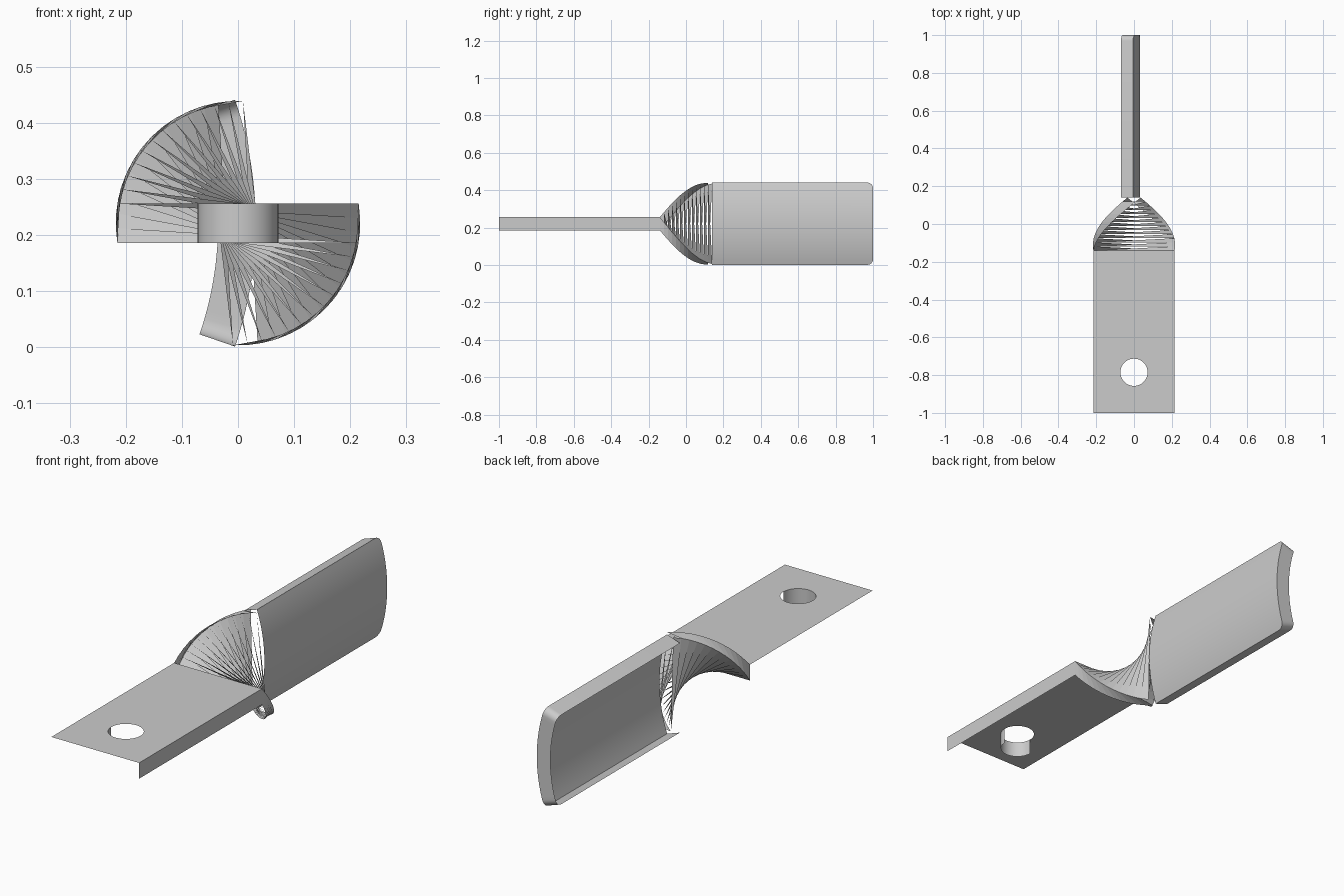
import bpy, bmesh, math

if "Cube" in bpy.data.objects:
    bpy.data.objects.remove(bpy.data.objects["Cube"])

W, T, ZC, YT = 0.215, 0.035, 0.221, 0.14   # half width, half thickness, axis height, twist half length


def finish(name, bm, smooth=False):
    me = bpy.data.meshes.new(name)
    bm.to_mesh(me)
    bm.free()
    ob = bpy.data.objects.new(name, me)
    bpy.context.collection.objects.link(ob)
    if smooth:
        bpy.context.view_layer.objects.active = ob
        ob.select_set(True)
        bpy.ops.object.shade_smooth_by_angle(angle=math.radians(40))
        ob.select_set(False)
    return ob


# Mounting tab: open thin shell (top sheet, right flange) around a half-walled bolt hole
bm = bmesh.new()
hole_y, r, n = -0.785, 0.072, 48
ring, outer, low = [], [], []
for i in range(n):
    a = 2 * math.pi * i / n
    c, s = math.cos(a), math.sin(a)
    k = W / max(abs(c), abs(s))
    ring.append(bm.verts.new((r * c, hole_y + r * s, ZC + T)))
    low.append(bm.verts.new((r * c, hole_y + r * s, ZC - T)))
    outer.append(bm.verts.new((k * c, hole_y + k * s, ZC + T)))
for i in range(n):
    j = (i + 1) % n
    bm.faces.new((ring[i], outer[i], outer[j], ring[j]))
    if i >= n // 2:
        bm.faces.new((ring[i], ring[j], low[j], low[i]))


def quad(*pts):
    bm.faces.new([bm.verts.new(p) for p in pts])


y0 = hole_y + W
quad((-W, y0, ZC + T), (W, y0, ZC + T), (W, -YT, ZC + T), (-W, -YT, ZC + T))
quad((W, -1, ZC - T), (W, -YT, ZC - T), (W, -YT, ZC + T), (W, -1, ZC + T))
finish("mounting_tab", bm, True)

# Quarter twist: fan of flat slivers on both sheets, with edge strips
bm = bmesh.new()
steps = 13


def spun(i, u, v):
    a = math.pi / 2 * i / steps
    return bm.verts.new((u * math.cos(a) + v * math.sin(a), -YT + 2 * YT * i / steps,
                         ZC - u * math.sin(a) + v * math.cos(a)))


rows = [[spun(i, u, v) for u, v in ((-W, T), (W, T), (W, -T), (-W, -T))] for i in range(steps + 1)]
for i in range(steps):
    a, b = rows[i], rows[i + 1]
    bm.faces.new((a[0], a[1], b[1]))           # upper sheet sliver
    bm.faces.new((a[2], a[3], b[3]))           # lower sheet sliver
    if i < steps - 1:                          # edge strips
        bm.faces.new((a[1], a[2], b[2], b[1]))
        bm.faces.new((a[3], a[0], b[0], b[3]))
finish("twist", bm)

# Blade: bowed shell, open at the back and root, with rounded tip corners
bm = bmesh.new()
BW, bow, nz, c = 0.209, 0.035, 24, 0.03
R = (BW * BW + bow * bow) / (2 * bow)
half = math.asin(BW / R)


def section(y, shrink):
    pts = []
    for side in (1, -1):
        for k in range(nz + 1):
            a = side * half * (2 * k / nz - 1) * (1 - shrink / BW)
            rad = R + side * 0.0335
            pts.append(bm.verts.new((rad * math.cos(a) - R - 0.002, y, ZC + rad * math.sin(a))))
    return pts


cuts = [(YT, 0)] + [(1 - c + c * math.sin(t), c * (1 - math.cos(t)))
                    for t in [math.pi / 2 * k / 6 for k in range(7)]]
secs = [section(y, s) for y, s in cuts]
m = len(secs[0])
for p, q in zip(secs, secs[1:]):
    for k in list(range(nz + 1)) + [m - 1]:    # front face plus top and bottom rims
        l = (k + 1) % m
        bm.faces.new((p[k], p[l], q[l], q[k]))
for k in range(nz):                            # tip
    e = secs[-1]
    bm.faces.new((e[k], e[k + 1], e[m - 2 - k], e[m - 1 - k]))
bmesh.ops.recalc_face_normals(bm, faces=bm.faces)
bmesh.ops.delete(bm, geom=[v for v in bm.verts if not v.link_faces], context='VERTS')
finish("blade", bm, True)
